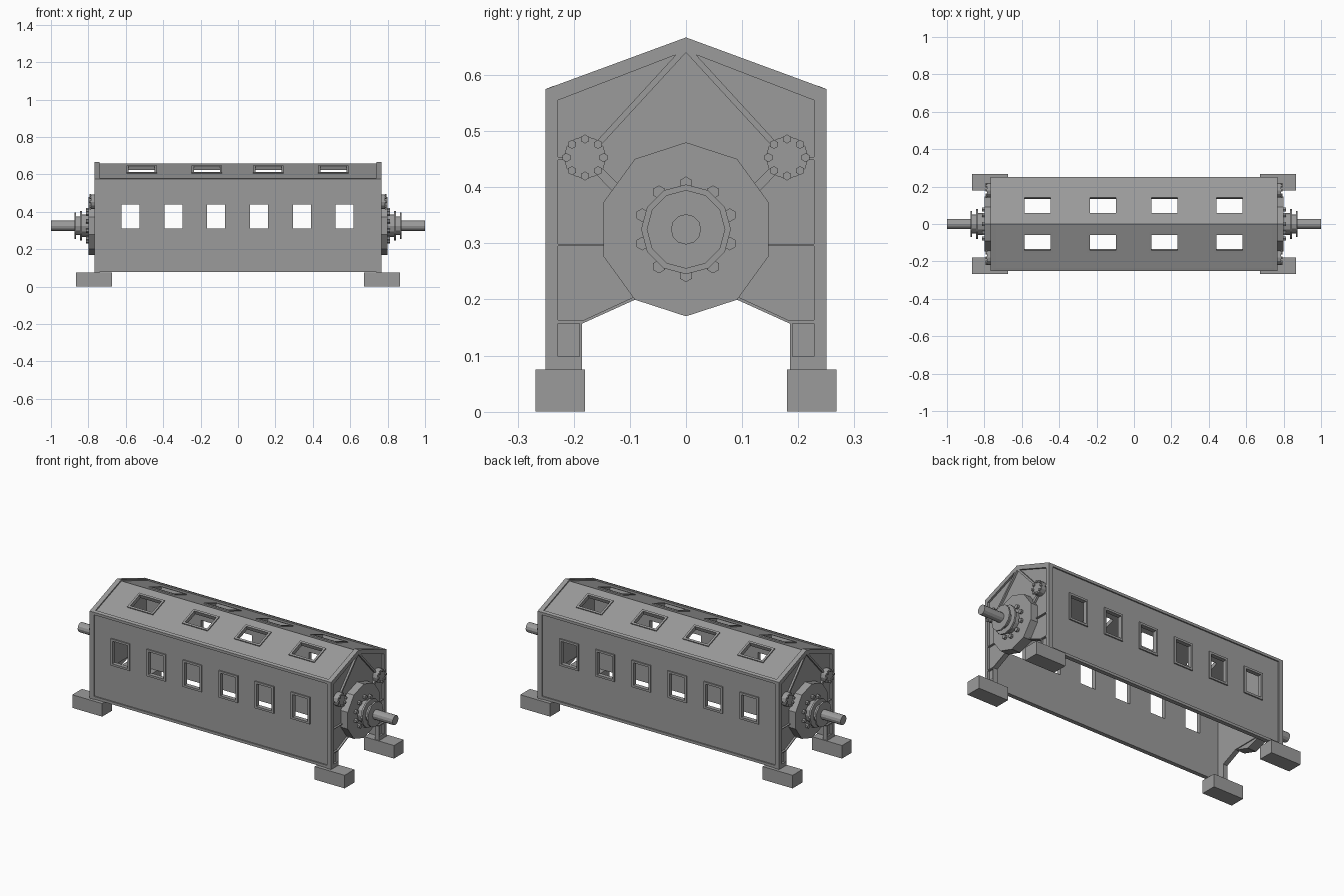
import bpy, bmesh, math
from mathutils import Vector, Matrix

cube = bpy.data.objects.get("Cube")
if cube:
    bpy.data.objects.remove(cube, do_unlink=True)

grey = bpy.data.materials.new("machine grey")
grey.use_nodes = True
colour = (0.33, 0.33, 0.33, 1)
grey.diffuse_color = colour
grey.node_tree.nodes["Principled BSDF"].inputs["Base Color"].default_value = colour


def finish(name, bm):
    bmesh.ops.recalc_face_normals(bm, faces=bm.faces)
    mesh = bpy.data.meshes.new(name)
    bm.to_mesh(mesh)
    bm.free()
    mesh.materials.append(grey)
    obj = bpy.data.objects.new(name, mesh)
    bpy.context.collection.objects.link(obj)
    return obj


def prism(bm, profile, x0, x1):
    """Extrude a (y, z) outline along x."""
    face = bm.faces.new([bm.verts.new((x0, y, z)) for y, z in profile])
    new = bmesh.ops.extrude_face_region(bm, geom=[face])["geom"]
    moved = [v for v in new if isinstance(v, bmesh.types.BMVert)]
    bmesh.ops.translate(bm, verts=moved, vec=(x1 - x0, 0, 0))


def ring(radius, sides, y=0.0, z=0.325):
    turn = 2 * math.pi / sides
    return [(y + radius * math.sin(i * turn), z - radius * math.cos(i * turn))
            for i in range(sides)]


def box(bm, centre, size, tilt=0.0):
    matrix = (Matrix.Translation(centre) @ Matrix.Rotation(tilt, 4, 'X')
              @ Matrix.Diagonal((*size, 1)))
    bmesh.ops.create_cube(bm, size=1, matrix=matrix)


def flip(points):
    return [(-y, z) for y, z in reversed(points)]


def mirror(obj, x=True, y=False):
    mod = obj.modifiers.new("mirror", 'MIRROR')
    mod.use_axis = (x, y, False)


def cut(obj, cutter):
    mod = obj.modifiers.new("cut", 'BOOLEAN')
    mod.operation, mod.solver, mod.object = 'DIFFERENCE', 'EXACT', cutter


def hide(obj):
    obj.hide_render = True
    obj.display_type = 'WIRE'
    obj.hide_set(True)


# Window openings and their raised trims, in the walls and the roof
slope = math.atan2(0.092, 0.25)
side_windows = [-0.575 + 0.229 * i for i in range(6)]
roof_windows = [-0.515, -0.167, 0.163, 0.51]
holes, trims = bmesh.new(), bmesh.new()
for x in side_windows:
    box(holes, (x, 0, 0.375), (0.096, 0.7, 0.13))
    for s in (-1, 1):
        box(trims, (x, s * 0.244, 0.375), (0.12, 0.012, 0.154))
for x in roof_windows:
    for s in (-1, 1):
        centre = Vector((x, s * 0.098, 0.659 - 0.098 * math.tan(slope)))
        box(holes, centre, (0.139, 0.09, 0.12), -s * slope)
        box(trims, centre, (0.163, 0.114, 0.012), -s * slope)
openings = finish("window_cutter", holes)
hide(openings)
trim = finish("window_trims", trims)
cut(trim, openings)

# Hollow shell: walls with rims along the bottom and eaves, and the roof
outer = [(0.25, 0.077), (0.25, 0.092), (0.243, 0.092), (0.243, 0.56),
         (0.25, 0.56), (0.25, 0.575), (0.235, 0.581), (0.235, 0.573)]
inner = [(0.226, 0.077), (0.226, 0.558)]
bm = bmesh.new()
prism(bm, outer + [(0, 0.659)] + flip(outer) + flip(inner)[::-1]
      + [(0, 0.641)] + inner[::-1], -0.75, 0.75)
shell = finish("walls_and_roof", bm)
cut(shell, openings)

# End plates with sunken panels that leave ribs between them
half = [(0, 0.2), (0.09, 0.2), (0.185, 0.157), (0.185, 0.075),
        (0.25, 0.075), (0.25, 0.575), (0, 0.667)]
bm = bmesh.new()
prism(bm, half + flip(half)[1:-1], 0.74, 0.767)
plate = finish("end_plates", bm)
panels = [
    [(0.018, 0.636), (0.228, 0.555), (0.228, 0.454), (0.185, 0.454)],
    [(0.228, 0.449), (0.228, 0.299), (0.1, 0.299), (0.1, 0.36), (0.185, 0.449)],
    [(0.228, 0.295), (0.228, 0.163), (0.183, 0.163), (0.092, 0.205), (0.08, 0.295)],
    [(0.19, 0.098), (0.228, 0.098), (0.228, 0.157), (0.19, 0.157)],
]
bm = bmesh.new()
for panel in panels:
    prism(bm, panel, 0.756, 0.8)
    prism(bm, flip(panel), 0.756, 0.8)
prism(bm, [(0, 0.64), (0.17, 0.455), (0.1, 0.385), (-0.1, 0.385), (-0.17, 0.455)],
      0.756, 0.8)
recess = finish("panel_cutter", bm)
hide(recess)
cut(plate, recess)
mirror(plate)

# Bearing disc with a ring of nuts
bm = bmesh.new()
prism(bm, ring(0.155, 10), 0.745, 0.8)
prism(bm, ring(0.06, 12), 0.8, 0.84)
for y, z in ring(0.082, 10):
    prism(bm, ring(0.012, 6, y, z), 0.8, 0.814)
mirror(finish("bearing_discs", bm))

# Stepped flanges and the drive shaft
bm = bmesh.new()
for radius, x0, x1 in [(0.08, 0.835, 0.845), (0.05, 0.845, 0.865),
                       (0.07, 0.865, 0.874)]:
    prism(bm, ring(radius, 12), x0, x1)
mirror(finish("shaft_flanges", bm))
bm = bmesh.new()
prism(bm, ring(0.027, 12), 0.8, 1.0)
mirror(finish("drive_shafts", bm))

# Round lugs with small nuts around the rim
bm = bmesh.new()
prism(bm, ring(0.038, 12, 0.18, 0.453), 0.75, 0.785)
for y, z in ring(0.033, 8, 0.18, 0.453):
    prism(bm, ring(0.008, 6, y, z), 0.785, 0.793)
mirror(finish("end_lugs", bm), y=True)

# Block feet under the legs
bm = bmesh.new()
box(bm, (0.77, 0.224, 0.0375), (0.19, 0.088, 0.075))
mirror(finish("feet", bm), y=True)
